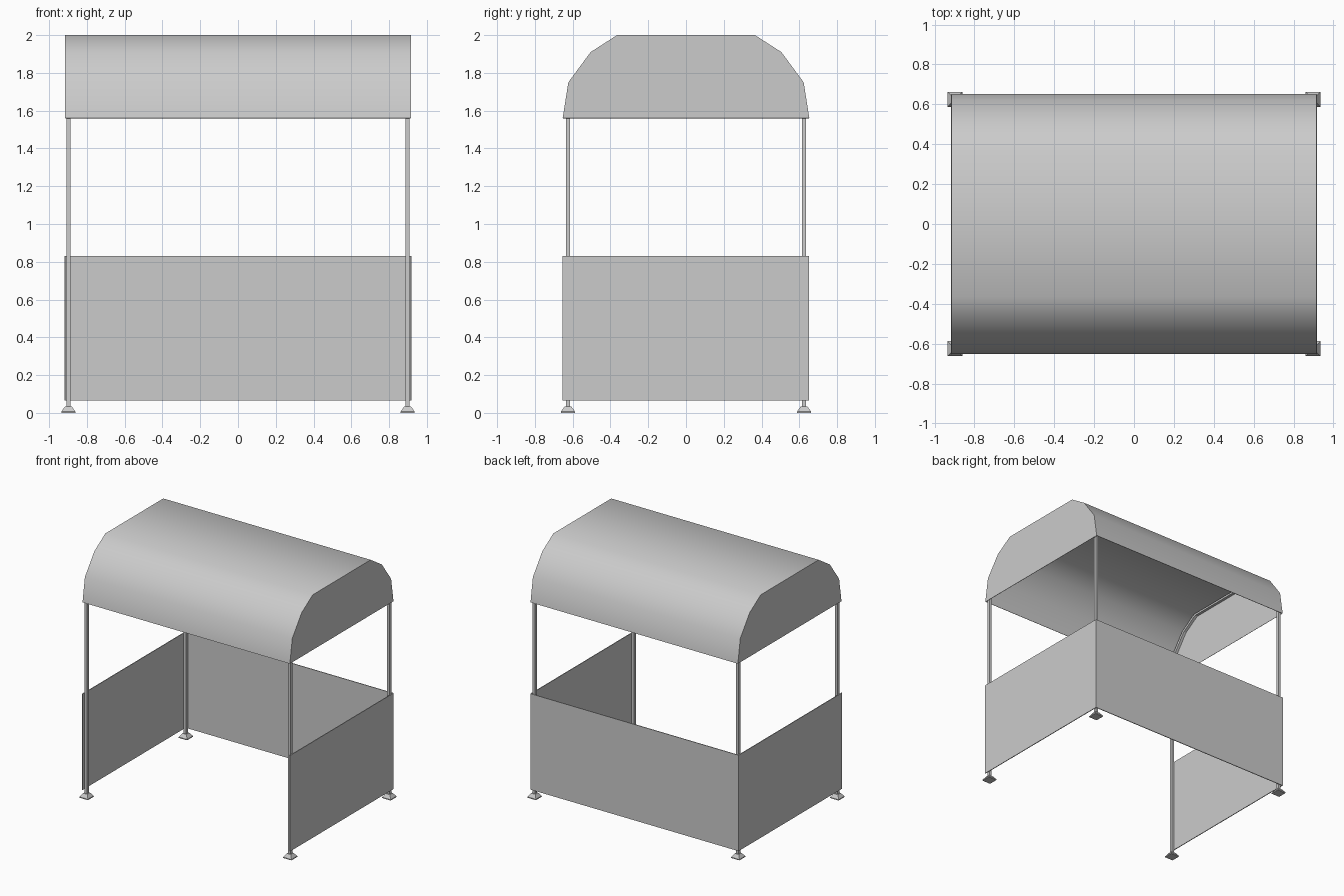
import bpy
import bmesh

cube = bpy.data.objects.get("Cube")
if cube:
    bpy.data.objects.remove(cube, do_unlink=True)

GREY = (0.6, 0.6, 0.6, 1.0)
grey = bpy.data.materials.new("plain grey")
grey.use_nodes = True
grey.diffuse_color = GREY
grey.node_tree.nodes["Principled BSDF"].inputs["Base Color"].default_value = GREY

EAVE = 1.56
POLE_X, POLE_Y = 0.898, 0.625
# Half of the canopy arch, from eave to crown edge
HALF = [(0.653, EAVE), (0.623, 1.75), (0.505, 1.91), (0.365, 2.0)]
ARCH = [(-y, z) for y, z in HALF] + [(y, z) for y, z in reversed(HALF)]


def add_object(name, bm):
    bmesh.ops.recalc_face_normals(bm, faces=bm.faces)
    mesh = bpy.data.meshes.new(name)
    bm.to_mesh(mesh)
    bm.free()
    mesh.materials.append(grey)
    obj = bpy.data.objects.new(name, mesh)
    bpy.context.collection.objects.link(obj)
    return obj


def box(name, low, high):
    bm = bmesh.new()
    bmesh.ops.create_cube(bm, size=1)
    for v in bm.verts:
        v.co = [(a + b) / 2 + c * (b - a) for a, b, c in zip(low, high, v.co)]
    return add_object(name, bm)


def loop(bm, x, points):
    return [bm.verts.new((x, y, z)) for y, z in points]


def bridge(bm, a, b):
    for i in range(len(a) - 1):
        bm.faces.new((a[i], a[i + 1], b[i + 1], b[i]))


# Canopy: arched cover with closed ends and an open underside
bm = bmesh.new()
left = loop(bm, 0.915, ARCH)
right = loop(bm, -0.915, ARCH)
bridge(bm, left, right)
bm.faces.new(left)
bm.faces.new(right)
canopy = add_object("canopy", bm)
# Outward normals, so the thickness grows inward
if canopy.data.polygons[3].normal.z < 0:
    canopy.data.flip_normals()
shell = canopy.modifiers.new("thickness", 'SOLIDIFY')
shell.thickness = 0.004
shell.offset = -1
bpy.ops.object.select_all(action='DESELECT')
canopy.select_set(True)
bpy.context.view_layer.objects.active = canopy
bpy.ops.object.modifier_apply(modifier=shell.name)
bpy.ops.object.shade_smooth_by_angle(angle=0.7)


def scaled_arch(s):
    return [(y * s, EAVE + (z - EAVE) * s) for y, z in ARCH]


for side, sx in (("left", 1), ("right", -1)):
    # Arched frame rib under each end of the canopy
    bm = bmesh.new()
    rings = [loop(bm, sx * x, scaled_arch(s))
             for x, s in ((0.91, 0.975), (0.888, 0.975), (0.888, 0.94), (0.91, 0.94))]
    for i in range(4):
        bridge(bm, rings[i], rings[(i + 1) % 4])
    for end in (0, -1):
        bm.faces.new([r[end] for r in rings])
    add_object(side + "_canopy_rib", bm)

    # Side panel outside the poles
    edges = sorted((sx * 0.913, sx * 0.919))
    box(side + "_panel", (edges[0], -0.654, 0.065), (edges[1], 0.65, 0.83))

    for end, sy in (("front", -1), ("back", 1)):
        name = end + "_" + side
        px, py, r = sx * POLE_X, sy * POLE_Y, 0.011
        box(name + "_pole", (px - r, py - r, 0.03), (px + r, py + r, EAVE + 0.02))

        # Tapered foot on a thin base plate
        bm = bmesh.new()
        rows = []
        for half, z in ((0.037, 0), (0.037, 0.007), (0.018, 0.034)):
            rows.append([bm.verts.new((px + half * a, py + half * b, z))
                         for a, b in ((-1, -1), (1, -1), (1, 1), (-1, 1))])
        for low, high in zip(rows, rows[1:]):
            bridge(bm, low + low[:1], high + high[:1])
        bm.faces.new(rows[0])
        bm.faces.new(rows[-1])
        add_object(name + "_foot", bm)

# Back panel
box("back_panel", (-0.919, 0.644, 0.065), (0.919, 0.65, 0.83))
